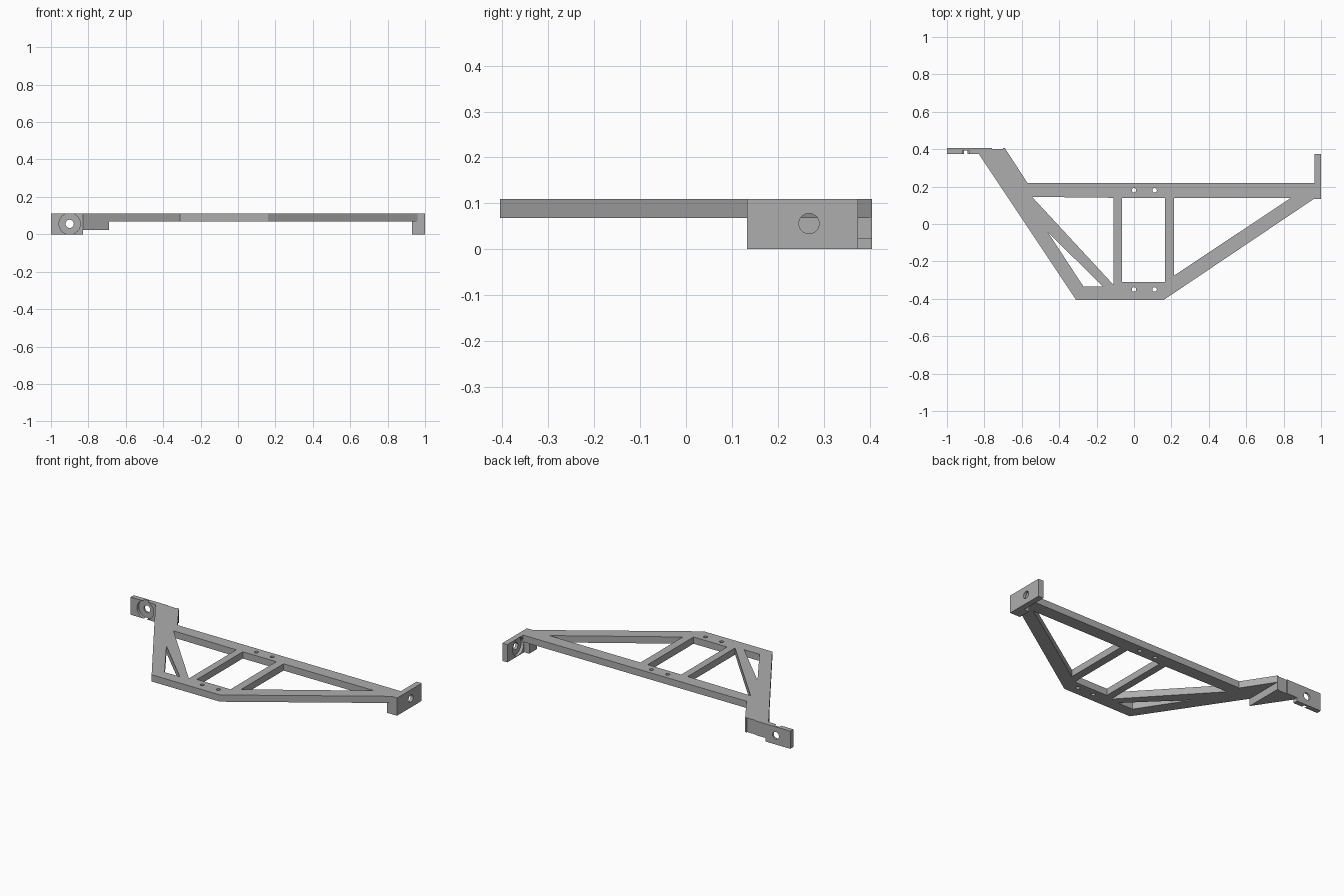
import bpy, bmesh, math
from mathutils import Matrix

cube = bpy.data.objects.get("Cube")
if cube:
    bpy.data.objects.remove(cube, do_unlink=True)

grey = bpy.data.materials.new("plain grey")
grey.use_nodes = True
grey.diffuse_color = (0.42, 0.42, 0.42, 1)
grey.node_tree.nodes["Principled BSDF"].inputs["Base Color"].default_value = grey.diffuse_color

TOP, UNDER = 0.11, 0.068


def finish(name, bm):
    bmesh.ops.recalc_face_normals(bm, faces=bm.faces)
    mesh = bpy.data.meshes.new(name)
    bm.to_mesh(mesh)
    bm.free()
    mesh.materials.append(grey)
    obj = bpy.data.objects.new(name, mesh)
    bpy.context.collection.objects.link(obj)
    return obj


def prism(name, outline, low, high):
    """Extrude a plan outline from low to high."""
    bm = bmesh.new()
    face = bm.faces.new([bm.verts.new((x, y, low)) for x, y in outline])
    new = bmesh.ops.extrude_face_region(bm, geom=[face])["geom"]
    verts = [v for v in new if isinstance(v, bmesh.types.BMVert)]
    bmesh.ops.translate(bm, verts=verts, vec=(0, 0, high - low))
    return finish(name, bm)


def box(name, x0, x1, y0, y1, z0, z1):
    return prism(name, [(x0, y0), (x1, y0), (x1, y1), (x0, y1)], z0, z1)


def rod(name, centre, radius, depth, axis):
    bm = bmesh.new()
    turn = {"X": Matrix.Rotation(math.pi / 2, 4, "Y"),
            "Y": Matrix.Rotation(math.pi / 2, 4, "X"),
            "Z": Matrix.Identity(4)}[axis]
    bmesh.ops.create_cone(bm, cap_ends=True, segments=32, radius1=radius,
                          radius2=radius, depth=depth,
                          matrix=Matrix.Translation(centre) @ turn)
    return finish(name, bm)


def cut(target, cutters):
    """Apply the cutters to the target, then remove them."""
    for c in cutters:
        c.hide_render = True
        mod = target.modifiers.new("cut", "BOOLEAN")
        mod.operation = "DIFFERENCE"
        mod.solver = "EXACT"
        mod.object = c
    bpy.context.view_layer.update()
    graph = bpy.context.evaluated_depsgraph_get()
    mesh = bpy.data.meshes.new_from_object(target.evaluated_get(graph))
    target.modifiers.clear()
    target.data = mesh
    for c in cutters:
        bpy.data.objects.remove(c, do_unlink=True)


# Truss plate with its windows and screw holes
frame = prism("truss_frame", [
    (-0.83, 0.375), (-0.31, -0.405), (0.16, -0.405), (0.96, 0.133),
    (0.965, 0.133), (0.965, 0.22), (-0.57, 0.22), (-0.69, 0.405),
    (-0.70, 0.405), (-0.70, 0.4), (-0.76, 0.4), (-0.76, 0.405),
    (-0.83, 0.405)], UNDER, TOP)
windows = [
    [(0.215, 0.14), (0.215, -0.275), (0.84, 0.14)],
    [(-0.065, 0.14), (-0.065, -0.31), (0.165, -0.31), (0.165, 0.14)],
    [(-0.545, 0.145), (-0.11, -0.325), (-0.11, 0.14)],
    [(-0.46, -0.045), (-0.27, -0.335), (-0.165, -0.335)],
]
cutters = [prism("window_cutter", w, 0, 0.2) for w in windows]
cutters += [rod("screw_cutter", (x, y, 0.09), 0.012, 0.2, "Z")
            for x in (0, 0.11) for y in (0.18, -0.35)]
cut(frame, cutters)

# Wedge under the long arm
prism("arm_wedge", [(-0.83, 0.375), (-0.69, 0.165), (-0.69, 0.405),
                    (-0.70, 0.405), (-0.70, 0.4), (-0.76, 0.4),
                    (-0.76, 0.405), (-0.83, 0.405)], 0.022, UNDER)

# Mounting tab, counterbored from the front
tab = box("mounting_tab", -1, -0.83, 0.375, 0.405, 0, TOP)
cut(tab, [rod("bore_cutter", (-0.9, 0.375, 0.056), 0.022, 0.2, "Y"),
          rod("counterbore_cutter", (-0.9, 0.375, 0.056), 0.057, 0.036, "Y")])

# End ear, counterbored from its inner side
ear = box("end_ear", 0.965, 1, 0.133, 0.375, 0, TOP)
cut(ear, [rod("bore_cutter", (0.965, 0.268, 0.056), 0.022, 0.2, "X"),
          rod("counterbore_cutter", (0.965, 0.268, 0.056), 0.054, 0.036, "X")])

# Block bracing the ear below the plate
box("ear_brace", 0.93, 0.965, 0.133, 0.21, 0, UNDER)
